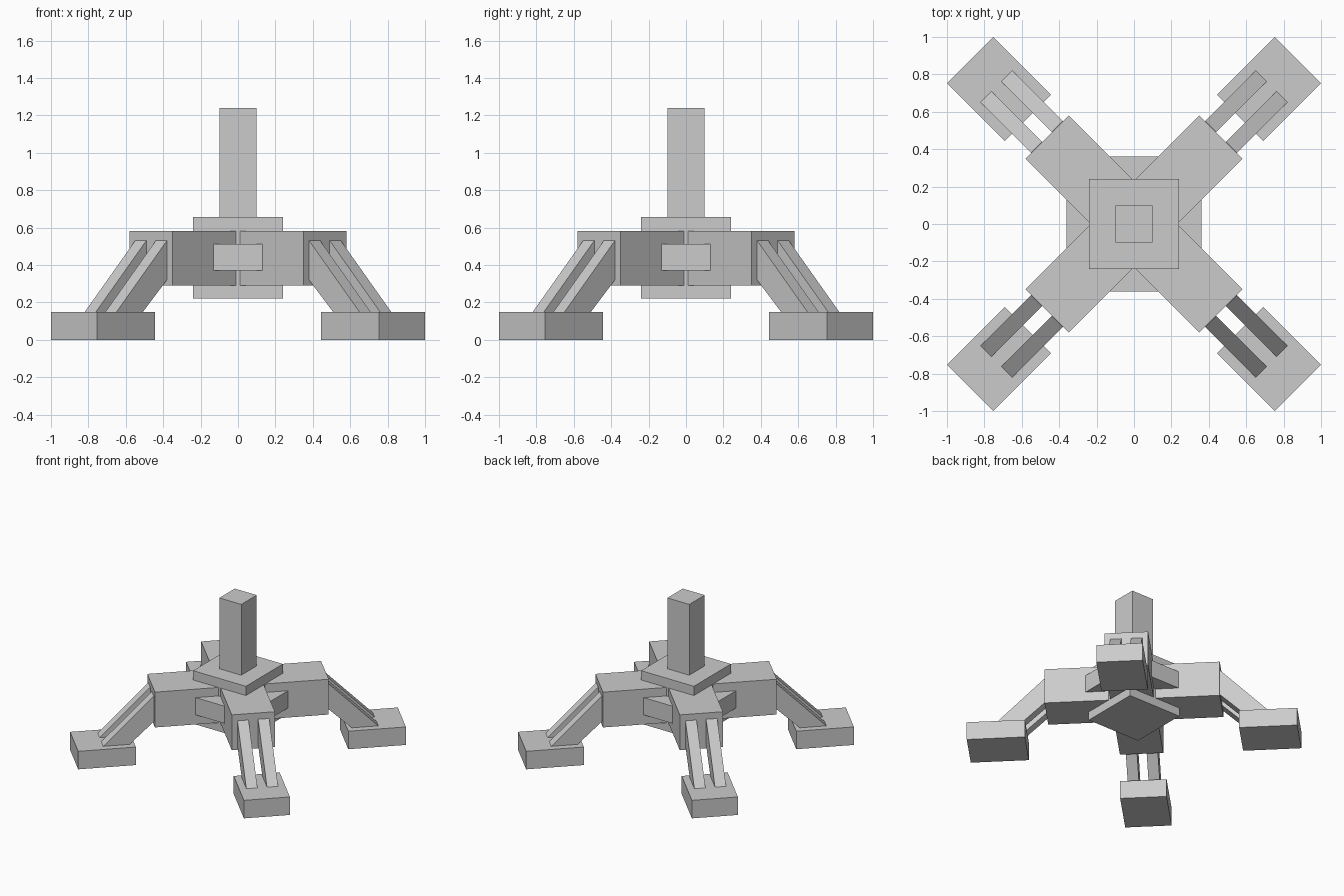
import bpy, bmesh
from math import pi
from mathutils import Matrix

if "Cube" in bpy.data.objects:
    bpy.data.objects.remove(bpy.data.objects["Cube"])


def prism(name, profile, y0, y1, angle=0.0):
    """Extrude an (x, z) profile from y0 to y1, then turn it about z."""
    bm = bmesh.new()
    face = bm.faces.new([bm.verts.new((x, y0, z)) for x, z in profile])
    ext = bmesh.ops.extrude_face_region(bm, geom=[face])
    verts = [v for v in ext["geom"] if isinstance(v, bmesh.types.BMVert)]
    bmesh.ops.translate(bm, verts=verts, vec=(0, y1 - y0, 0))
    bmesh.ops.recalc_face_normals(bm, faces=bm.faces)
    bm.transform(Matrix.Rotation(angle, 4, 'Z'))
    mesh = bpy.data.meshes.new(name)
    bm.to_mesh(mesh)
    bm.free()
    obj = bpy.data.objects.new(name, mesh)
    bpy.context.collection.objects.link(obj)
    return obj


def box(name, x0, x1, half_width, z0, z1, angle=0.0):
    profile = [(x0, z0), (x1, z0), (x1, z1), (x0, z1)]
    return prism(name, profile, -half_width, half_width, angle)


# Central hub and upright post
box("hub_core", -0.24, 0.24, 0.24, 0.222, 0.658)
box("post", -0.10, 0.10, 0.10, 0.658, 1.24)

# Short stubs poking out between the arms
for i in range(2):
    box(f"hub_crossbar_{i}", -0.362, 0.362, 0.132, 0.37, 0.512, i * pi / 2)

# Diagonal arms running straight through the hub
for i in range(2):
    box(f"arm_{i}", -0.657, 0.657, 0.163, 0.292, 0.582, pi / 4 + i * pi / 2)

# Paired sloping struts and a foot block at the end of each arm
strut = [(0.62, 0.53), (0.658, 0.53), (1.04, 0.148), (1.04, 0.12),
         (0.84, 0.12), (0.84, 0.148), (0.658, 0.32), (0.62, 0.32)]
for i in range(4):
    a = pi / 4 + i * pi / 2
    for side, y0, y1 in (("left", 0.036, 0.12), ("right", -0.12, -0.036)):
        prism(f"leg_strut_{side}_{i}", strut, y0, y1, a)
    box(f"foot_{i}", 0.803, 1.239, 0.174, 0.0, 0.148, a)
